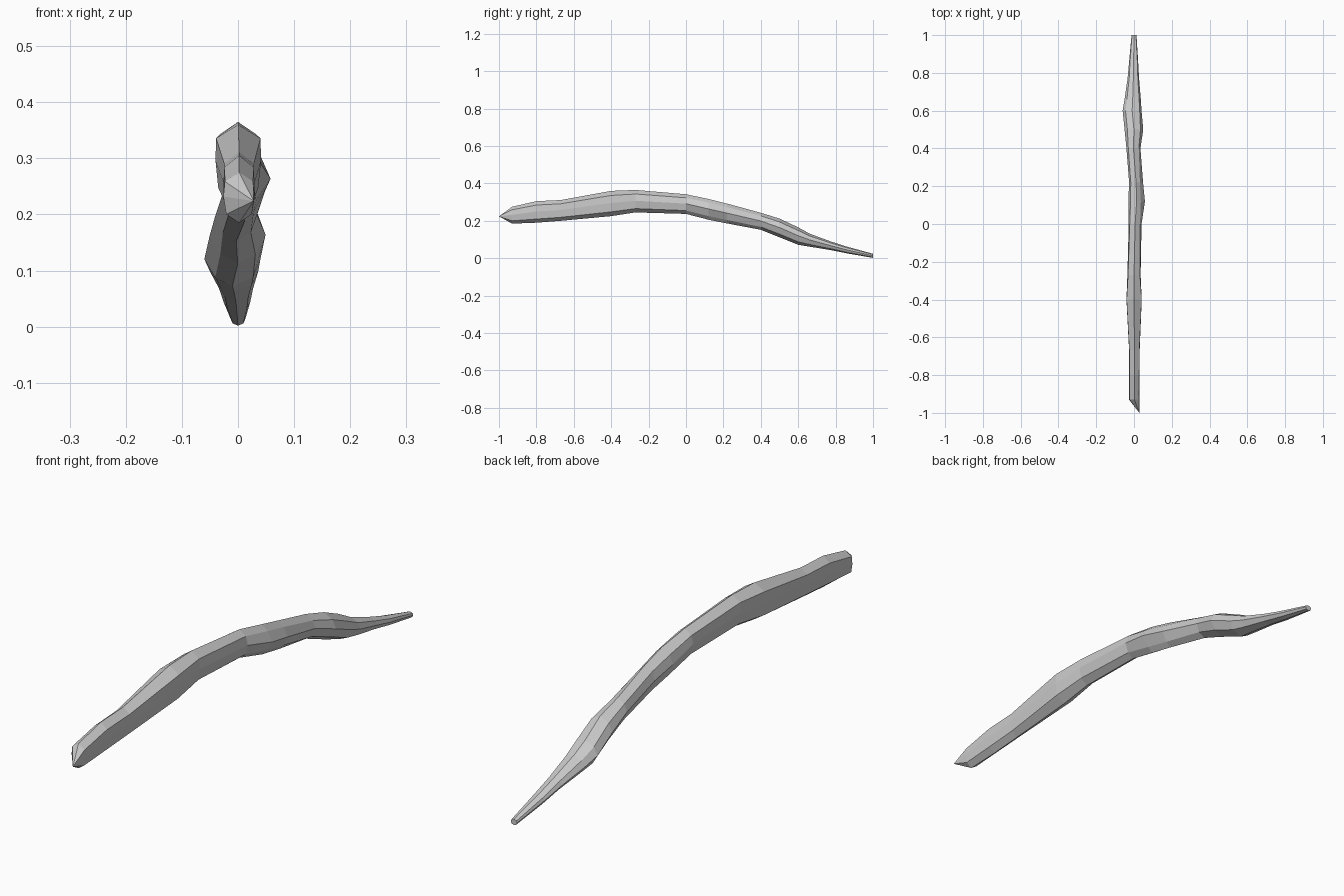
import bpy, bmesh

# Grey material
grey = bpy.data.materials.new("pale grey")
grey.diffuse_color = (0.6, 0.6, 0.6, 1)

# Stations: y, bottom z, top z, left x, right x, shoulder width factor
stations = [
    (-0.93, 0.185, 0.275, -0.026, 0.030, 0.90),
    (-0.80, 0.190, 0.305, -0.026, 0.030, 0.92),
    (-0.67, 0.200, 0.311, -0.026, 0.030, 0.95),
    (-0.40, 0.225, 0.360, -0.040, 0.041, 0.98),
    (-0.27, 0.245, 0.365, -0.035, 0.035, 0.90),
    (0.00, 0.237, 0.342, -0.028, 0.040, 0.80),
    (0.12, 0.206, 0.317, -0.030, 0.058, 0.62),
    (0.22, 0.186, 0.292, -0.026, 0.048, 0.65),
    (0.40, 0.152, 0.243, -0.040, 0.034, 0.75),
    (0.50, 0.112, 0.212, -0.050, 0.049, 0.70),
    (0.60, 0.072, 0.165, -0.060, 0.040, 0.75),
    (0.66, 0.062, 0.132, -0.050, 0.036, 0.75),
    (0.77, 0.044, 0.091, -0.034, 0.027, 0.75),
    (0.86, 0.026, 0.062, -0.026, 0.022, 0.80),
    (1.00, 0.002, 0.024, -0.013, 0.013, 0.80),
]


def ring(y, zb, zt, xl, xr, s):
    """Tall eight-sided section with a ridge on top and a keel below."""
    h = zt - zb
    mid, ridge = zb + 0.52 * h, (xl + xr) / 2
    up, low = zt - 0.18 * h, zb + 0.17 * h
    return [(ridge, y, zt), (xr * s, y, up), (xr, y, mid), (xr * s * 0.9, y, low),
            (ridge, y, zb), (xl * s * 0.9, y, low), (xl, y, mid), (xl * s, y, up)]


# Curved branch lofted through the stations
bm = bmesh.new()
rings = [[bm.verts.new(p) for p in ring(*st)] for st in stations]
for a, b in zip(rings, rings[1:]):
    for i in range(8):
        j = (i + 1) % 8
        bm.faces.new((a[i], a[j], b[j], b[i]))
bm.faces.new(rings[-1])

# Broken front end: facets running to an off-centre point
tip = bm.verts.new((0.028, -1.0, 0.224))
for i in range(8):
    bm.faces.new((rings[0][(i + 1) % 8], rings[0][i], tip))

bmesh.ops.recalc_face_normals(bm, faces=bm.faces)
mesh = bpy.data.meshes.new("branch")
bm.to_mesh(mesh)
bm.free()
mesh.materials.append(grey)
branch = bpy.data.objects.new("branch", mesh)
bpy.context.collection.objects.link(branch)
